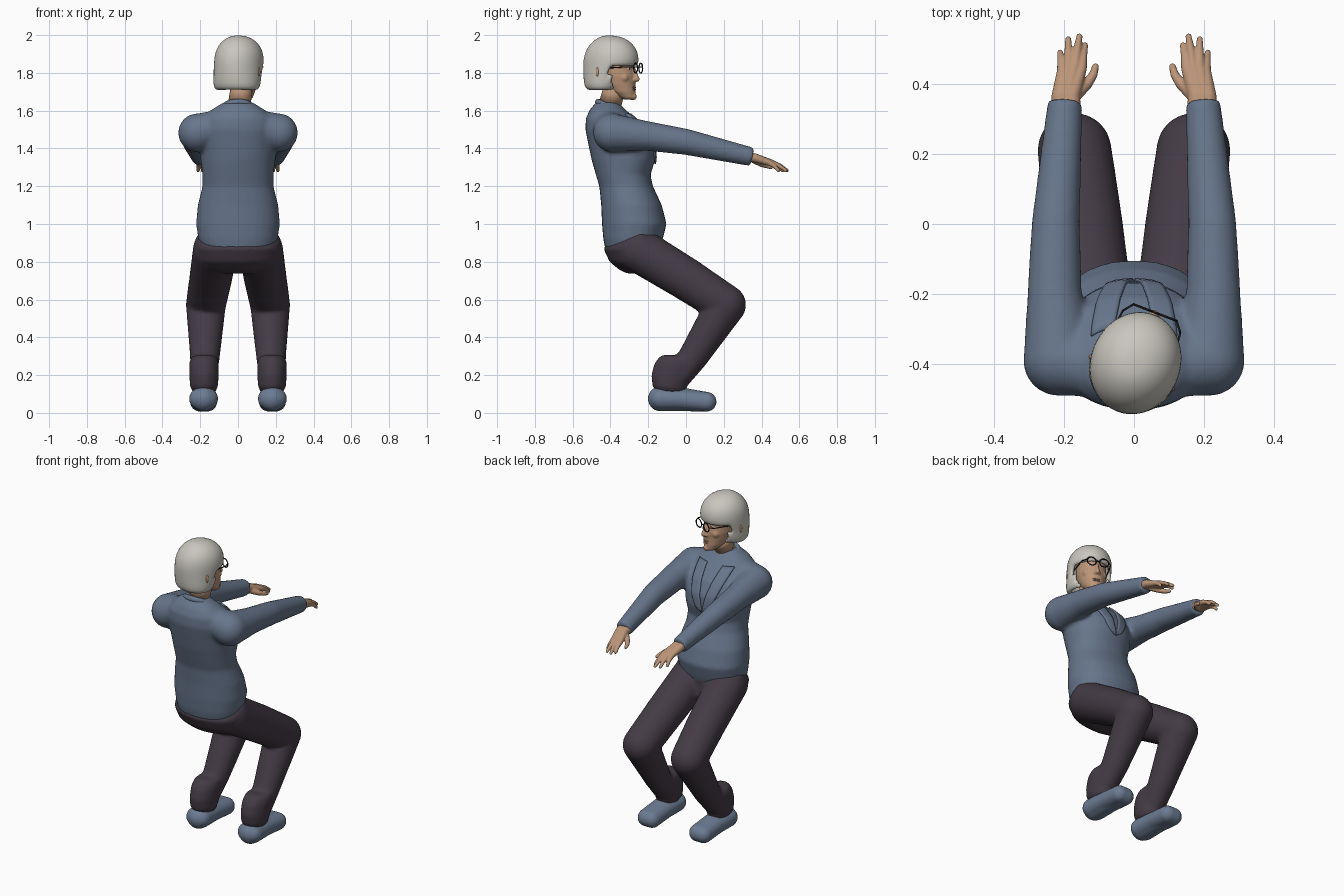
import bpy, bmesh, math
from mathutils import Vector, Matrix

cube = bpy.data.objects.get("Cube")
if cube:
    bpy.data.objects.remove(cube, do_unlink=True)


def material(name, rgb):
    m = bpy.data.materials.new(name)
    m.use_nodes = True
    m.diffuse_color = (*rgb, 1)
    m.node_tree.nodes["Principled BSDF"].inputs["Base Color"].default_value = (*rgb, 1)
    return m


BLUE = material("slate blue knit", (0.135, 0.18, 0.26))
SHOE = material("slate blue felt", (0.15, 0.2, 0.29))
PLUM = material("dark plum cloth", (0.058, 0.044, 0.06))
SKIN = material("warm skin", (0.5, 0.3, 0.19))
LIP = material("muted rose", (0.4, 0.19, 0.14))
HAIR = material("silver hair", (0.58, 0.565, 0.51))
DARK = material("black frame", (0.012, 0.012, 0.014))
WHITE = material("eye white", (0.6, 0.57, 0.52))


def ball(bm, p, r, scale=(1, 1, 1)):
    mat = Matrix.Translation(p) @ Matrix.Diagonal((*scale, 1))
    bmesh.ops.create_uvsphere(bm, u_segments=24, v_segments=16, radius=r, matrix=mat)


def chain(bm, pts, side=1, open_end=False):
    """Tapered tube through (x, y, z, radius) points with round joints."""
    pts = [(Vector((p[0] * side, p[1], p[2])), p[3]) for p in pts]
    for i, (p, r) in enumerate(pts):
        if not (open_end and i == len(pts) - 1):
            ball(bm, p, r)
    for (a, ra), (b, rb) in zip(pts, pts[1:]):
        d = b - a
        mat = Matrix.Translation((a + b) / 2) @ d.to_track_quat('Z', 'Y').to_matrix().to_4x4()
        bmesh.ops.create_cone(bm, cap_ends=True, segments=24, radius1=ra, radius2=rb,
                              depth=d.length, matrix=mat)


def loft(bm, rings, cx=0, n=32, power=1.0):
    """Closed stack of horizontal ovals: (z, half width, back y, front y)."""
    loops = []
    for z, rx, back, front in rings:
        loop = []
        for i in range(n):
            a = math.tau * i / n
            c, s = math.cos(a), math.sin(a)
            c = math.copysign(abs(c) ** power, c)
            s = math.copysign(abs(s) ** power, s)
            loop.append(bm.verts.new((cx + rx * c, (back + front) / 2 + (front - back) / 2 * s, z)))
        loops.append(loop)
    for lo, hi in zip(loops, loops[1:]):
        for i in range(n):
            j = (i + 1) % n
            bm.faces.new((lo[i], lo[j], hi[j], hi[i]))
    bm.faces.new(loops[0][::-1])
    bm.faces.new(loops[-1])


def finish(name, bm, mat, voxel=0, smooth=4, mods=(), on_head=False):
    bmesh.ops.recalc_face_normals(bm, faces=bm.faces[:])
    me = bpy.data.meshes.new(name)
    bm.to_mesh(me)
    bm.free()
    me.materials.append(mat)
    ob = bpy.data.objects.new(name, me)
    bpy.context.collection.objects.link(ob)
    if on_head:
        ob.location = (0, -0.41, 0)
        ob.rotation_euler.z = math.radians(-21)
    if voxel:
        m = ob.modifiers.new("blend", 'REMESH')
        m.mode, m.voxel_size = 'VOXEL', voxel
        m = ob.modifiers.new("soften", 'SMOOTH')
        m.factor, m.iterations = 0.5, smooth
    for kind, settings in mods:
        m = ob.modifiers.new(kind.lower(), kind)
        for k, v in settings.items():
            setattr(m, k, v)
    bpy.ops.object.select_all(action='DESELECT')
    ob.select_set(True)
    bpy.context.view_layer.objects.active = ob
    bpy.ops.object.convert(target='MESH')
    bpy.ops.object.shade_smooth()
    return ob


# Jumper: torso and both outstretched sleeves
bm = bmesh.new()
loft(bm, [(0.84, 0.16, -0.40, -0.17), (0.87, 0.195, -0.428, -0.14), (0.92, 0.21, -0.438, -0.123),
          (1.0, 0.222, -0.445, -0.103), (1.1, 0.213, -0.449, -0.128), (1.2, 0.188, -0.459, -0.175),
          (1.26, 0.188, -0.477, -0.188), (1.34, 0.198, -0.50, -0.163), (1.42, 0.205, -0.517, -0.168),
          (1.5, 0.21, -0.533, -0.21), (1.56, 0.19, -0.53, -0.27), (1.605, 0.14, -0.51, -0.32),
          (1.645, 0.075, -0.475, -0.36)], power=0.92)
for s in (1, -1):
    chain(bm, [(0.1, -0.41, 1.52, 0.085), (0.215, -0.39, 1.483, 0.102), (0.227, -0.2, 1.465, 0.078),
               (0.224, 0, 1.435, 0.069), (0.197, 0.35, 1.355, 0.05)], s, open_end=True)
jumper = finish("jumper", bm, BLUE, 0.011, 6)

# Rolled collar and lapels lying on the chest
bm = bmesh.new()
ring = [bm.verts.new((0, 0.078 + 0.017 * math.cos(math.tau * i / 12), 0.017 * math.sin(math.tau * i / 12)))
        for i in range(12)]
edges = [bm.edges.new((ring[i], ring[i - 1])) for i in range(12)]
bmesh.ops.spin(bm, geom=ring + edges, axis=(0, 0, 1), cent=(0, 0, 0), angle=math.tau,
               steps=40, use_merge=True)
bmesh.ops.remove_doubles(bm, verts=bm.verts[:], dist=0.0005)
bmesh.ops.transform(bm, verts=bm.verts[:],
                    matrix=Matrix.Translation((0, -0.395, 1.61)) @ Matrix.Rotation(math.radians(-27), 4, 'X'))
finish("collar", bm, BLUE)
for s, name in ((1, "left_lapel"), (-1, "right_lapel")):
    bm = bmesh.new()
    rows = []
    for i in range(15):
        t = i / 14
        z = 1.58 - 0.26 * t
        inner = 0.055 * (1 - t)
        outer = inner + 0.09 * (1 - t) ** 0.5 * (0.7 + 0.5 * t) + 0.004
        rows.append([bm.verts.new((s * (inner + (outer - inner) * k / 5), 0.05, z)) for k in range(6)])
    for a, b in zip(rows, rows[1:]):
        for k in range(5):
            bm.faces.new((a[k], a[k + 1], b[k + 1], b[k]))
    finish(name, bm, BLUE, mods=[
        ('SHRINKWRAP', dict(target=jumper, wrap_method='PROJECT', use_project_y=True,
                            use_negative_direction=True, use_positive_direction=False, offset=0.004)),
        ('SOLIDIFY', dict(thickness=0.012, offset=0))])

# Trousers: seat, bent legs and gathered cuffs
bm = bmesh.new()
loft(bm, [(0.738, 0.10, -0.31, -0.18), (0.755, 0.16, -0.35, -0.15), (0.80, 0.212, -0.405, -0.125),
          (0.87, 0.225, -0.437, -0.13), (0.90, 0.228, -0.415, -0.13), (0.93, 0.223, -0.35, -0.14),
          (0.947, 0.21, -0.31, -0.17)])
for s in (1, -1):
    chain(bm, [(0.12, -0.25, 0.862, 0.119), (0.145, 0, 0.71, 0.113), (0.17, 0.212, 0.572, 0.106),
               (0.175, 0.04, 0.3, 0.079), (0.18, -0.035, 0.2, 0.07)], s)
    loft(bm, [(0.11, 0.06, -0.155, 0.0), (0.14, 0.074, -0.177, 0.005), (0.2, 0.078, -0.184, 0.035),
              (0.26, 0.079, -0.168, 0.06), (0.295, 0.068, -0.143, 0.05), (0.307, 0.04, -0.12, 0.02)],
         cx=0.18 * s)
finish("trousers", bm, PLUM, 0.011, 4)

# Shoes and hands
for s, side in ((1, "left"), (-1, "right")):
    bm = bmesh.new()
    for dx in (-0.02, 0, 0.02):
        x = 0.182 + dx
        chain(bm, [(x, -0.135, 0.075, 0.067 - abs(dx) / 2), (x, -0.02, 0.071, 0.063 - abs(dx) / 2),
                   (x, 0.11, 0.059, 0.052)], s)
    finish(side + "_shoe", bm, SHOE, 0.008, 4)

    bm = bmesh.new()
    for wx, kx, tx, ty in ((0.178, 0.150, 0.140, 0.518), (0.19, 0.168, 0.156, 0.543),
                           (0.202, 0.187, 0.188, 0.535), (0.212, 0.205, 0.211, 0.497)):
        ky = ty * 0.4 + 0.238
        chain(bm, [(wx, 0.32, 1.357, 0.027), (wx, 0.365, 1.35, 0.024), (kx, ky, 1.325, 0.0155),
                   ((kx + tx) / 2, (ky + ty) / 2, 1.308, 0.0115), (tx, ty - 0.007, 1.283, 0.009)], s)
    chain(bm, [(0.175, 0.365, 1.34, 0.022), (0.135, 0.4, 1.318, 0.016), (0.117, 0.425, 1.308, 0.0125),
               (0.11, 0.45, 1.3, 0.01)], s)
    finish(side + "_hand", bm, SKIN, 0.0038, 3)

# Neck
bm = bmesh.new()
chain(bm, [(0, -0.425, 1.56, 0.068), (0.008, -0.40, 1.64, 0.06), (0.02, -0.375, 1.73, 0.058)])
finish("neck", bm, SKIN)

# Face with nose, ears and brow, in the turned head's own frame
bm = bmesh.new()
loft(bm, [(1.658, 0.022, 0.09, 0.135), (1.668, 0.038, 0.07, 0.15), (1.70, 0.06, 0.015, 0.15),
          (1.74, 0.075, -0.03, 0.148), (1.78, 0.084, -0.05, 0.15), (1.82, 0.086, -0.055, 0.142),
          (1.86, 0.086, -0.06, 0.146), (1.92, 0.075, -0.06, 0.12)])
chain(bm, [(0, 0.14, 1.825, 0.01), (0, 0.155, 1.785, 0.012), (0, 0.162, 1.766, 0.014)])
ball(bm, (0, 0.138, 1.675), 0.02)
for s in (1, -1):
    ball(bm, (s * 0.012, 0.15, 1.763), 0.011)
    ball(bm, (s * 0.045, 0.105, 1.775), 0.028)
finish("face", bm, SKIN, 0.005, 4, on_head=True)
bm = bmesh.new()
for s in (1, -1):
    ball(bm, (s * 0.122, -0.016, 1.805), 0.01, (1, 0.9, 2.8))
finish("ears", bm, SKIN, on_head=True)
bm = bmesh.new()
ball(bm, (0, 0.142, 1.722), 0.011, (2.2, 1, 0.45))
ball(bm, (0, 0.142, 1.712), 0.011, (2, 1, 0.5))
finish("lips", bm, LIP, on_head=True)

# Eyes
for name, mat, y, r in (("eyes", WHITE, 0.119, 0.014), ("pupils", DARK, 0.129, 0.006)):
    bm = bmesh.new()
    for s in (1, -1):
        ball(bm, (s * 0.035, y, 1.822), r)
    finish(name, bm, mat, on_head=True)

# Round glasses: rims, bridge and temples
bm = bmesh.new()
for s in (1, -1):
    pts = [(s * 0.038 + 0.028 * math.cos(math.tau * i / 20), 0.168,
            1.825 + 0.026 * math.sin(math.tau * i / 20), 0.0033) for i in range(21)]
    chain(bm, pts, open_end=True)
    chain(bm, [(s * 0.066, 0.168, 1.832, 0.003), (s * 0.088, 0.14, 1.832, 0.003),
               (s * 0.1, 0.02, 1.825, 0.003)])
chain(bm, [(-0.01, 0.168, 1.83, 0.003), (0.01, 0.168, 1.83, 0.003)])
finish("glasses", bm, DARK, on_head=True)

# Bobbed hair: domed shell opened around the face
bm = bmesh.new()
loft(bm, [(1.705, 0.105, -0.1, 0.06), (1.72, 0.122, -0.122, 0.085), (1.745, 0.127, -0.13, 0.1),
          (1.79, 0.127, -0.134, 0.125), (1.836, 0.129, -0.136, 0.158), (1.87, 0.129, -0.135, 0.164),
          (1.91, 0.124, -0.125, 0.158), (1.945, 0.108, -0.105, 0.138), (1.972, 0.084, -0.078, 0.108),
          (1.99, 0.053, -0.048, 0.07), (1.998, 0.022, -0.018, 0.028)], n=40)
opening = [f for f in bm.faces if f.calc_center_median().z < 1.836
           and (f.calc_center_median().y > 0.055 or len(f.verts) > 4)]
bmesh.ops.delete(bm, geom=opening, context='FACES')
finish("hair", bm, HAIR, on_head=True, mods=[
    ('SOLIDIFY', dict(thickness=0.024, offset=-1)), ('SUBSURF', dict(levels=1, render_levels=1))])
